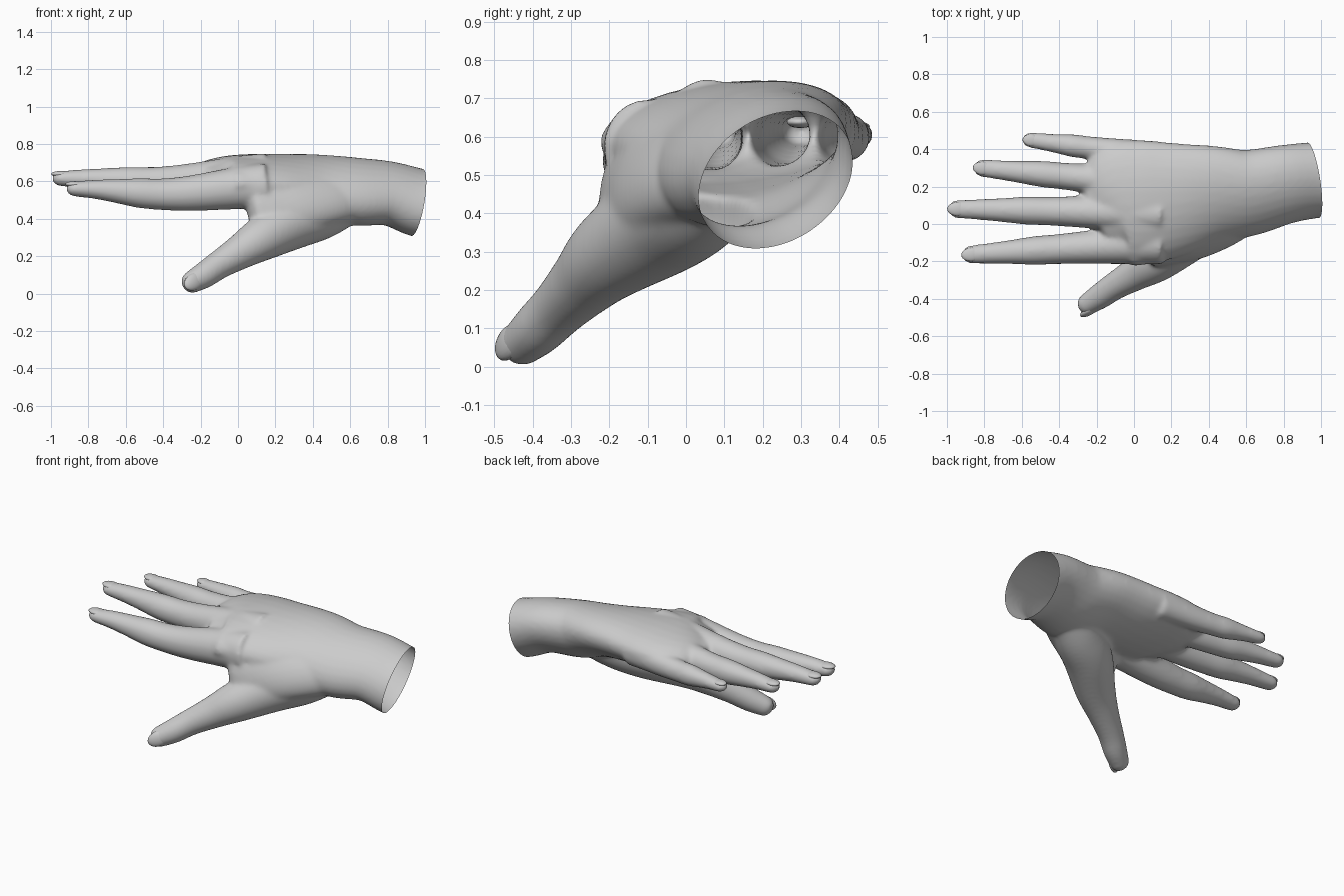
import bpy, bmesh, math
from mathutils import Vector, Matrix

cube = bpy.data.objects.get("Cube")
if cube:
    bpy.data.objects.remove(cube)

grey = bpy.data.materials.new("light grey")
grey.use_nodes = True
grey.diffuse_color = (0.6, 0.6, 0.6, 1)
grey.node_tree.nodes["Principled BSDF"].inputs["Base Color"].default_value = grey.diffuse_color
SIDES = 28
UP = Vector((0, 0, 1))
THUMB_UP = Vector((0.4, -0.9, 0.1))


def spline(rows, steps=5):
    """Catmull-Rom interpolation through rows of numbers."""
    rows = [Vector(r) for r in rows]
    padded = [rows[0] * 2 - rows[1]] + rows + [rows[-1] * 2 - rows[-2]]
    out = []
    for a, b, c, d in zip(padded, padded[1:], padded[2:], padded[3:]):
        for i in range(steps):
            t = i / steps
            out.append(0.5 * (2 * b + (c - a) * t + (2 * a - 5 * b + 4 * c - d) * t * t
                              + (3 * b - a - 3 * c + d) * t ** 3))
    return out + [rows[-1]]


def frame(tangent, up):
    t = tangent.normalized()
    side = t.cross(up).normalized()
    return t, side, side.cross(t)


def loft(bm, rows, up=UP, cap=0.05):
    """Closed tube; each row is x, y, z, half width, half height, tilt in degrees."""
    pts = spline(rows)
    centres = [Vector(p[:3]) for p in pts]
    rings = []

    def ring(centre, side, top, w, h, tilt):
        a = math.radians(tilt)
        u = side * math.cos(a) + top * math.sin(a)
        v = top * math.cos(a) - side * math.sin(a)
        angles = [math.tau * k / SIDES for k in range(SIDES)]
        rings.append([bm.verts.new(centre + u * w * math.cos(k) + v * h * math.sin(k))
                      for k in angles])

    for i, p in enumerate(pts):
        ahead, behind = centres[min(i + 1, len(pts) - 1)], centres[max(i - 1, 0)]
        t, side, top = frame(ahead - behind, up)
        ring(centres[i], side, top, *p[3:])
    # Rounded tip
    w, h, tilt = pts[-1][3:]
    for k in range(1, 6):
        a = math.radians(k * 17)
        ring(centres[-1] + t * cap * math.sin(a), side, top,
             w * math.cos(a), h * math.cos(a), tilt)
    for lo, hi in zip(rings, rings[1:]):
        for k in range(SIDES):
            n = (k + 1) % SIDES
            bm.faces.new((lo[k], lo[n], hi[n], hi[k]))
    bm.faces.new(rings[0][::-1])
    bm.faces.new(rings[-1])


def finger_rows(base, tip, r_base, r_tip, sag, count=10):
    """Tapered finger that dips in the middle, swells at the joint and flattens at the tip."""
    rows = []
    for i in range(count):
        t = i / (count - 1)
        centre = Vector(base).lerp(Vector(tip), t) - UP * sag * math.sin(math.pi * t) ** 2
        r = r_base + (r_tip - r_base) * t + 0.006 * math.exp(-((t - 0.68) / 0.1) ** 2)
        rows.append((*centre, r, r * (1.08 - 0.24 * t ** 4), 0))
    return rows


def add_object(name, bm):
    bmesh.ops.recalc_face_normals(bm, faces=bm.faces)
    mesh = bpy.data.meshes.new(name)
    bm.to_mesh(mesh)
    bm.free()
    mesh.materials.append(grey)
    obj = bpy.data.objects.new(name, mesh)
    bpy.context.collection.objects.link(obj)
    return obj


# Fingers from inside the palm to the tip, and the thumb from its mound to its tip
digits = {
    "index": finger_rows((0.15, -0.1, 0.575), (-0.87, -0.163, 0.56), 0.115, 0.049, 0.036),
    "middle": finger_rows((0.15, 0.055, 0.635), (-0.945, 0.08, 0.615), 0.108, 0.049, 0.028),
    "ring": finger_rows((0.15, 0.205, 0.635), (-0.81, 0.298, 0.615), 0.1, 0.047, 0.022),
    "little": finger_rows((0.12, 0.36, 0.615), (-0.55, 0.448, 0.605), 0.082, 0.042, 0.012),
}
thumb = [(0.6, 0.12, 0.5, 0.12), (0.45, 0.03, 0.435, 0.142), (0.3, -0.055, 0.385, 0.146),
         (0.13, -0.19, 0.295, 0.12), (0.01, -0.265, 0.222, 0.094),
         (-0.1, -0.33, 0.155, 0.077), (-0.18, -0.385, 0.1, 0.071), (-0.25, -0.43, 0.06, 0.06)]
digits["thumb"] = [(x, y, z, r, r * 0.97, 0) for x, y, z, r in thumb]


def up_of(name):
    return THUMB_UP if name == "thumb" else UP


# Hand body: palm and wrist, web of the thumb, and five digits merged into one skin
palm = [(1.1, 0.245, 0.47, 0.216, 0.17, 33), (0.97, 0.235, 0.485, 0.216, 0.17, 32),
        (0.8, 0.21, 0.537, 0.224, 0.158, 27), (0.6, 0.165, 0.548, 0.247, 0.165, 26),
        (0.4, 0.155, 0.585, 0.274, 0.148, 16), (0.2, 0.13, 0.6, 0.312, 0.142, 8),
        (0.04, 0.115, 0.608, 0.335, 0.135, 5), (-0.08, 0.105, 0.607, 0.325, 0.122, 4),
        (-0.18, 0.06, 0.602, 0.2, 0.085, 3)]
web = [(0.6, 0.11, 0.53, 0.17, 0.12, 40), (0.46, 0.02, 0.515, 0.18, 0.12, 47),
       (0.3, -0.06, 0.495, 0.19, 0.115, 58), (0.18, -0.115, 0.465, 0.19, 0.1, 70),
       (0.1, -0.145, 0.45, 0.18, 0.085, 78)]
bm = bmesh.new()
loft(bm, palm)
loft(bm, web)
for name, rows in digits.items():
    loft(bm, rows, up_of(name))
hand = add_object("hand", bm)

remesh = hand.modifiers.new("merge", 'REMESH')
remesh.mode = 'VOXEL'
remesh.voxel_size = 0.011
smooth = hand.modifiers.new("soften", 'SMOOTH')
smooth.factor = 0.5
smooth.iterations = 14
bpy.context.view_layer.objects.active = hand
hand.select_set(True)
for mod in ("merge", "soften"):
    bpy.ops.object.modifier_apply(modifier=mod)

# Open, slanted cut at the wrist
bm = bmesh.new()
bm.from_mesh(hand.data)
bmesh.ops.bisect_plane(bm, geom=bm.verts[:] + bm.edges[:] + bm.faces[:],
                       plane_co=(0.957, 0.235, 0.485), plane_no=(1, 0.2, -0.22), clear_outer=True)
for f in bm.faces:
    f.smooth = True
bm.to_mesh(hand.data)
bm.free()

# Nails: thin curved shells set into the top of each fingertip
for name, rows in digits.items():
    last, before = Vector(rows[-1][:3]), Vector(rows[-2][:3])
    w, h = rows[-1][3:5]
    t, side, top = frame(last - before, up_of(name))
    bm = bmesh.new()
    bmesh.ops.create_uvsphere(bm, u_segments=24, v_segments=12, radius=1)
    basis = Matrix((t * w * 1.1, side * w * 0.75, top * h * 0.4)).transposed().to_4x4()
    bmesh.ops.transform(bm, matrix=Matrix.Translation(last + top * h * 0.6) @ basis, verts=bm.verts)
    for f in bm.faces:
        f.smooth = True
    add_object(name + "_nail", bm)
